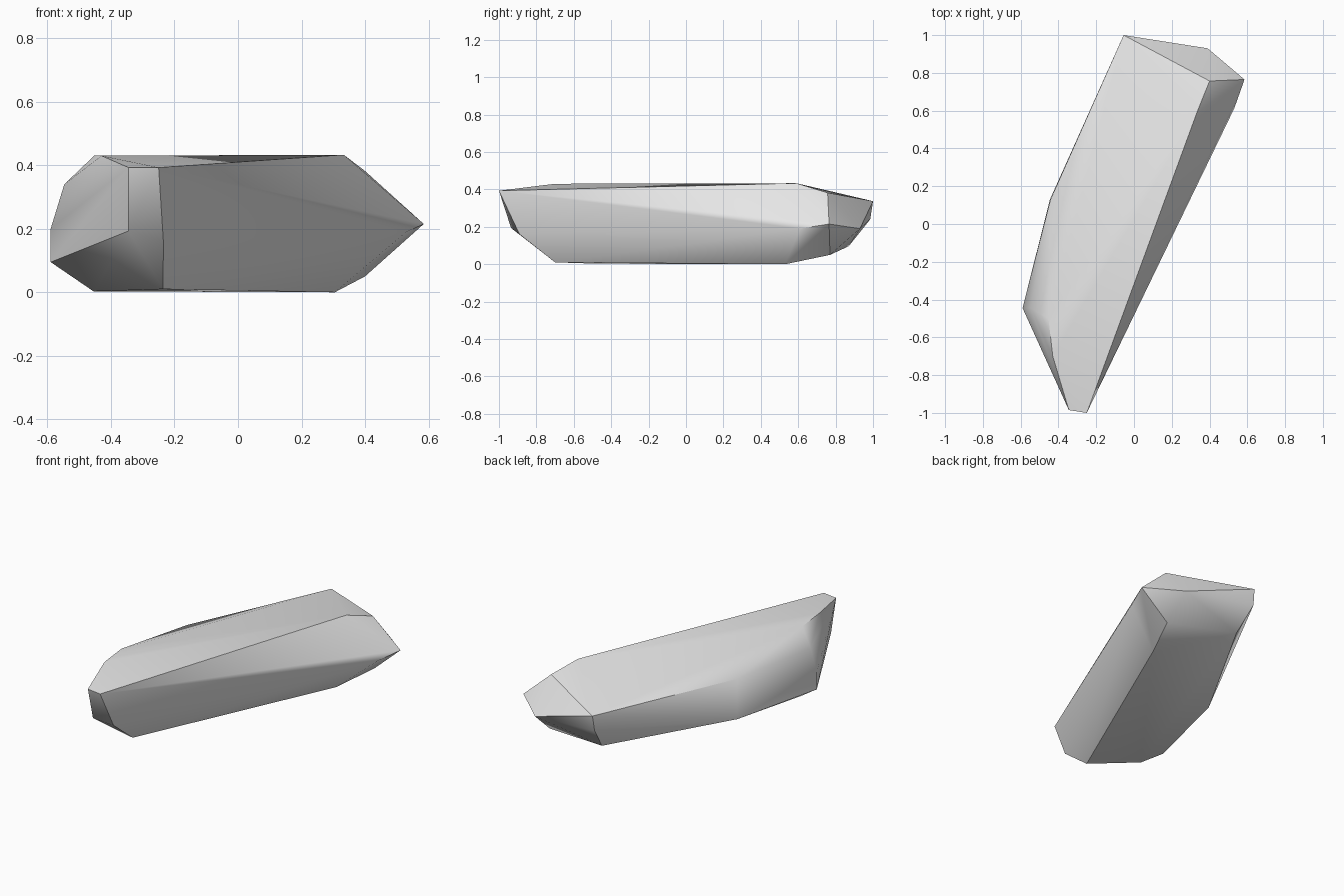
import bpy, bmesh, math

if "Cube" in bpy.data.objects:
    bpy.data.objects.remove(bpy.data.objects["Cube"], do_unlink=True)

# Plain stone colour
grey = bpy.data.materials.new("stone_grey")
grey.use_nodes = True
colour = (0.8, 0.8, 0.8, 1)
grey.diffuse_color = colour
grey.node_tree.nodes["Principled BSDF"].inputs["Base Color"].default_value = colour

# Corner points of the boulder, grouped by region
corners = {
    "front_tip": [(-0.25, -1.0, 0.393), (-0.345, -0.985, 0.393),
                  (-0.345, -0.935, 0.193), (-0.235, -0.89, 0.16)],
    "top": [(-0.43, -0.70, 0.43), (-0.453, -0.50, 0.43), (0.333, 0.59, 0.433)],
    "right_side": [(-0.547, -0.445, 0.34), (-0.59, -0.445, 0.20), (-0.59, -0.445, 0.095),
                   (-0.442, 0.13, 0.34), (-0.445, 0.13, 0.09)],
    "back": [(-0.055, 1.0, 0.337), (-0.06, 0.985, 0.24), (-0.03, 0.87, 0.096),
             (0.39, 0.93, 0.19), (0.40, 0.757, 0.382)],
    "left_side": [(0.585, 0.765, 0.215), (0.53, 0.61, 0.19), (0.40, 0.77, 0.05)],
    "underside": [(-0.236, -0.70, 0.01), (-0.455, -0.48, 0.003), (0.305, 0.53, 0.0)],
}

# Wrap the corners in a faceted skin
bm = bmesh.new()
for group in corners.values():
    for point in group:
        bm.verts.new(point)
hull = bmesh.ops.convex_hull(bm, input=bm.verts)
loose = [v for v in bm.verts if not v.link_faces]
bmesh.ops.delete(bm, geom=loose, context='VERTS')
bmesh.ops.recalc_face_normals(bm, faces=bm.faces)

mesh = bpy.data.meshes.new("boulder")
bm.to_mesh(mesh)
bm.free()
mesh.materials.append(grey)
boulder = bpy.data.objects.new("boulder", mesh)
bpy.context.collection.objects.link(boulder)

# Soft shading over gentle bends, crisp ridges elsewhere
bpy.ops.object.select_all(action='DESELECT')
boulder.select_set(True)
bpy.context.view_layer.objects.active = boulder
bpy.ops.object.shade_smooth_by_angle(angle=math.radians(35))
